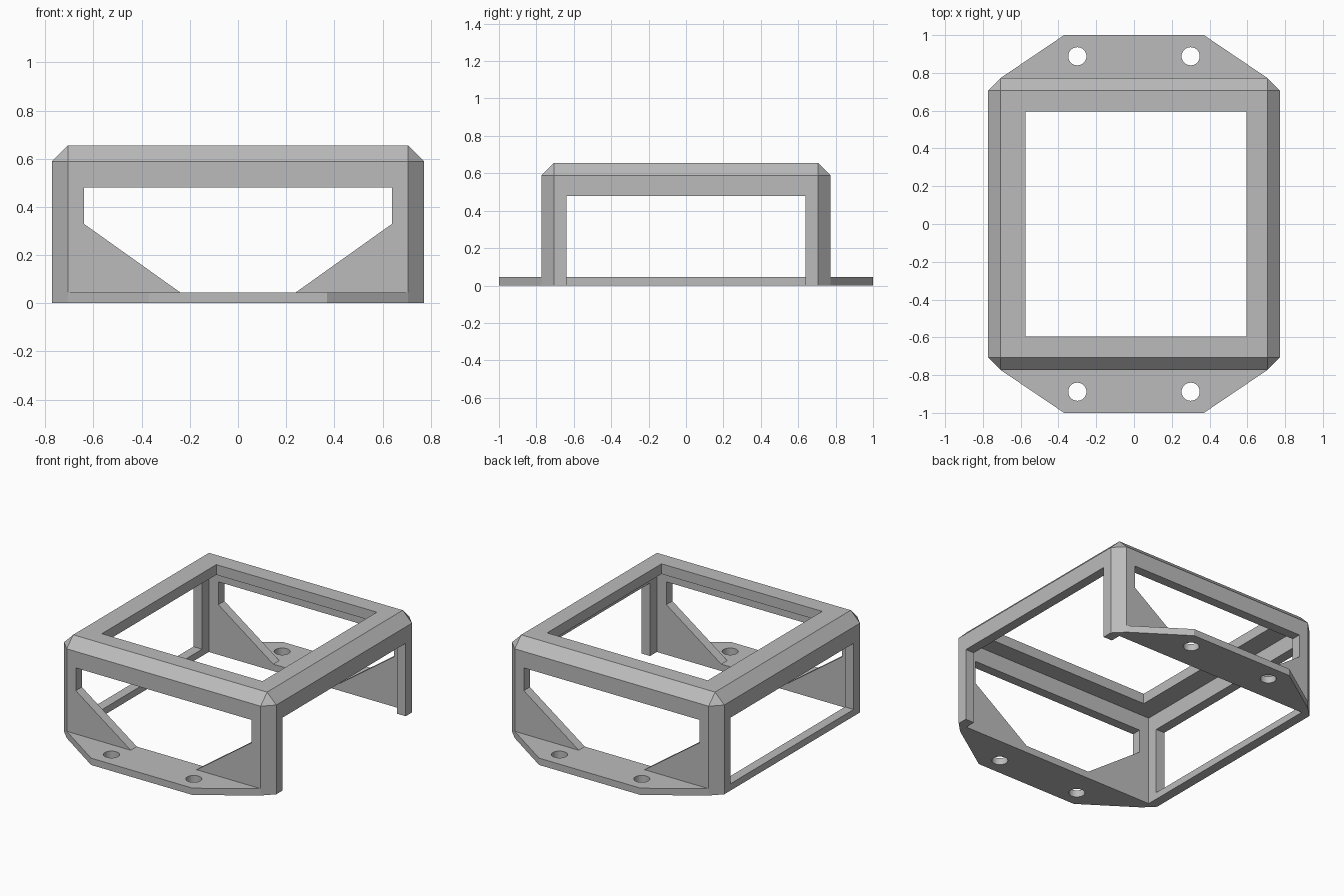
import bpy, bmesh
from mathutils import Matrix

if "Cube" in bpy.data.objects:
    bpy.data.objects.remove(bpy.data.objects["Cube"])

HALF, TOP, CHAMFER = 0.773, 0.655, 0.067   # housing half width, height, edge cut
INNER, POST = 0.71, 0.64                   # inside wall face, post inner edge
LINTEL, BASE = 0.48, 0.045                 # opening top, base thickness

grey = bpy.data.materials.new("plain grey")
grey.use_nodes = True
COLOUR = (0.5, 0.5, 0.5, 1)
grey.diffuse_color = COLOUR
grey.node_tree.nodes["Principled BSDF"].inputs["Base Color"].default_value = COLOUR


def finish(name, bm):
    bmesh.ops.recalc_face_normals(bm, faces=bm.faces)
    mesh = bpy.data.meshes.new(name)
    bm.to_mesh(mesh)
    bm.free()
    mesh.materials.append(grey)
    obj = bpy.data.objects.new(name, mesh)
    bpy.context.collection.objects.link(obj)
    return obj


def prism(name, outline, start, end):
    """Extrude a closed outline of 3D points from offset start to end."""
    bm = bmesh.new()
    face = bm.faces.new([bm.verts.new([a + b for a, b in zip(p, start)]) for p in outline])
    moved = bmesh.ops.extrude_face_region(bm, geom=[face], use_keep_orig=True)["geom"]
    shift = [b - a for a, b in zip(start, end)]
    bmesh.ops.translate(bm, vec=shift, verts=[v for v in moved if isinstance(v, bmesh.types.BMVert)])
    return finish(name, bm)


def box(name, x0, x1, y0, y1, z0, z1):
    return prism(name, [(x0, y0, 0), (x1, y0, 0), (x1, y1, 0), (x0, y1, 0)], (0, 0, z0), (0, 0, z1))


def cut(target, cutter):
    cutter.hide_render = True
    mod = target.modifiers.new("cut", "BOOLEAN")
    mod.operation, mod.solver, mod.object = "DIFFERENCE", "EXACT", cutter
    bpy.context.view_layer.objects.active = target
    bpy.ops.object.modifier_apply(modifier=mod.name)
    bpy.data.objects.remove(cutter)


# Housing: block with every edge chamfered except round the bottom
bm = bmesh.new()
bmesh.ops.create_cube(bm, size=1, matrix=Matrix.Translation((0, 0, TOP / 2))
                      @ Matrix.Diagonal((2 * HALF, 2 * HALF, TOP, 1)))
edges = [e for e in bm.edges if any(v.co.z > 0.1 for v in e.verts)]
bmesh.ops.bevel(bm, geom=edges, offset=CHAMFER, segments=1, affect="EDGES")
housing = finish("housing_frame", bm)

# Hollow inside and top opening
cut(housing, box("cavity", -INNER, INNER, -INNER, INNER, -0.2, TOP - CHAMFER))
cut(housing, box("top_opening", -0.575, 0.595, -0.595, 0.595, 0.5, 1))

# Side openings: the right side keeps a bottom rail, the left is open below
cut(housing, box("right_opening", -1, -0.6, -POST, POST, BASE, LINTEL))
cut(housing, box("left_opening", 0.6, 1, -POST, POST, -0.2, LINTEL))

# Front and back openings with sloping gussets, and the mounting flanges
half = [(0.24, BASE), (POST, 0.33), (POST, LINTEL)]
window = half + [(-x, z) for x, z in reversed(half)]
for side, label in ((-1, "front"), (1, "back")):
    cut(housing, prism("window", [(x, 0, z) for x, z in window],
                       (0, side * 0.6, 0), (0, side * 1.1, 0)))
    rim = HALF - CHAMFER
    outline = [(-rim, HALF), (rim, HALF), (0.37, 1), (-0.37, 1)]
    flange = prism(label + "_flange", [(x, side * y, 0) for x, y in outline],
                   (0, 0, 0), (0, 0, BASE))
    # Screw holes
    for x in (-0.3, 0.3):
        bm = bmesh.new()
        bmesh.ops.create_cone(bm, cap_ends=True, segments=32, radius1=0.048, radius2=0.048,
                              depth=0.3, matrix=Matrix.Translation((x, side * 0.888, 0)))
        cut(flange, finish("screw_hole", bm))
